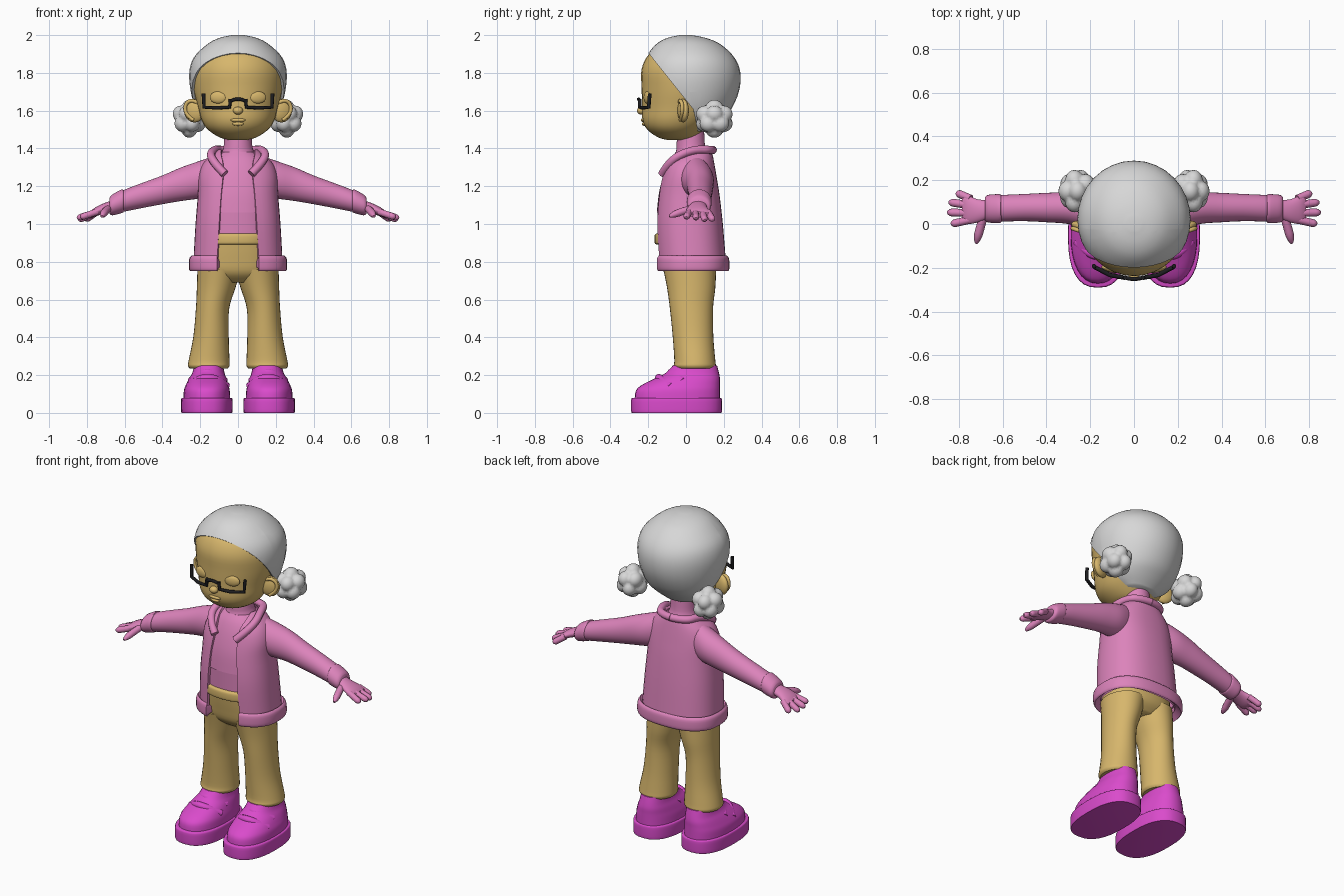
import bpy
import bmesh
import math
from mathutils import Matrix, Vector

default_cube = bpy.data.objects.get("Cube")
if default_cube:
    bpy.data.objects.remove(default_cube, do_unlink=True)


def make_material(name, red, green, blue):
    material = bpy.data.materials.new(name)
    material.use_nodes = True
    colour = (red, green, blue, 1)
    material.diffuse_color = colour
    material.node_tree.nodes["Principled BSDF"].inputs["Base Color"].default_value = colour
    return material


GOLD = make_material("warm_gold", .68, .47, .15)
GREY = make_material("light_grey", .68, .68, .68)
PINK = make_material("soft_pink", .72, .23, .50)
MAGENTA = make_material("magenta", .70, .07, .60)
BLACK = make_material("black", .012, .012, .014)


def finish(obj, material, mirror=False, thickness=0):
    """Apply wall thickness and mirroring, then shade smooth with sharp creases."""
    bpy.ops.object.select_all(action="DESELECT")
    obj.select_set(True)
    bpy.context.view_layer.objects.active = obj
    if thickness:
        solid = obj.modifiers.new("wall", "SOLIDIFY")
        solid.thickness = thickness
        solid.offset = -1
        bpy.ops.object.modifier_apply(modifier=solid.name)
    if mirror:
        mod = obj.modifiers.new("mirror", "MIRROR")
        mod.use_mirror_merge = False
        bpy.ops.object.modifier_apply(modifier=mod.name)
    obj.data.materials.clear()
    obj.data.materials.append(material)
    bpy.ops.object.shade_smooth_by_angle(angle=math.radians(45))
    return obj


def mesh_object(name, bm):
    mesh = bpy.data.meshes.new(name)
    bm.to_mesh(mesh)
    bm.free()
    obj = bpy.data.objects.new(name, mesh)
    bpy.context.collection.objects.link(obj)
    return obj


def smooth_rows(rows, steps):
    """Catmull-Rom interpolation through section rows."""
    result = []
    for i in range(len(rows) - 1):
        four = [rows[max(0, min(len(rows) - 1, i + k))] for k in (-1, 0, 1, 2)]
        for j in range(steps):
            t = j / steps
            result.append([b + (c - a) * t / 2 + (a - 2.5 * b + 2 * c - d / 2) * t * t
                           + (1.5 * (b - c) + (d - a) / 2) * t ** 3
                           for a, b, c, d in zip(*four)])
    return result + [list(rows[-1])]


def loft(name, rows, material, axis="z", power=2, steps=4, mirror=False,
         thickness=0, sides=32, trim=None):
    """Rows: position, side centre, side radius, low edge, high edge, front gap."""
    bm = bmesh.new()
    rings = []
    is_open = len(rows[0]) > 5
    for row in smooth_rows(rows, steps):
        pos, centre, radius, low, high = row[:5]
        start = math.asin((row[5] / radius) ** (power / 2)) if is_open else 0
        ring = []
        for k in range(sides + is_open):
            angle = start + (math.tau - 2 * start) * k / sides
            s, c = math.sin(angle), math.cos(angle)
            u = centre + radius * math.copysign(abs(s) ** (2 / power), s)
            v = (low + high) / 2 - (high - low) / 2 * math.copysign(abs(c) ** (2 / power), c)
            ring.append(bm.verts.new((u, v, pos) if axis == "z" else (pos, u, v)))
        rings.append(ring)
    for lower, upper in zip(rings, rings[1:]):
        for k in range(sides):
            m = (k + 1) % len(lower)
            bm.faces.new((lower[k], lower[m], upper[m], upper[k]))
    if not is_open:
        bm.faces.new(rings[0][::-1])
        bm.faces.new(rings[-1])
    bmesh.ops.recalc_face_normals(bm, faces=bm.faces)
    # an open sheet must face away from its own middle
    if is_open:
        middle = sum((v.co for v in bm.verts), Vector()) / len(bm.verts)
        bm.normal_update()
        if sum(f.normal.dot(f.calc_center_median() - middle) for f in bm.faces) < 0:
            bmesh.ops.reverse_faces(bm, faces=bm.faces)
    if trim:
        trim(bm)
    return finish(mesh_object(name, bm), material, mirror, thickness)


def ball(name, centre, scale, material, turn=0, mirror=False, shape=None):
    bm = bmesh.new()
    bmesh.ops.create_icosphere(bm, subdivisions=4, radius=1)
    if shape:
        for v in bm.verts:
            v.co *= shape(v.co.normalized())
    bm.transform(Matrix.Translation(centre) @ Matrix.Rotation(turn, 4, "Z")
                 @ Matrix.Diagonal((*scale, 1)))
    return finish(mesh_object(name, bm), material, mirror)


def tube(name, points, radius, material, mirror=True, smooth=True, tip=1):
    curve = bpy.data.curves.new(name, "CURVE")
    curve.dimensions = "3D"
    curve.bevel_depth = radius
    curve.bevel_resolution = 3
    curve.use_fill_caps = True
    spline = curve.splines.new("NURBS" if smooth else "POLY")
    spline.points.add(len(points) - 1)
    for point, co in zip(spline.points, points):
        point.co = (*co, 1)
    spline.points[-1].radius = tip
    if smooth:
        spline.order_u = 3
        spline.use_endpoint_u = True
    path = bpy.data.objects.new(name + "_path", curve)
    bpy.context.collection.objects.link(path)
    bpy.context.view_layer.update()
    mesh = bpy.data.meshes.new_from_object(path.evaluated_get(bpy.context.evaluated_depsgraph_get()))
    bpy.data.objects.remove(path, do_unlink=True)
    obj = bpy.data.objects.new(name, mesh)
    bpy.context.collection.objects.link(obj)
    return finish(obj, material, mirror)


# Head and hair cap, the cap trimmed along a slanted hairline
loft("head", [(1.445, 0, .05, -.1, .03), (1.46, 0, .1, -.15, .06), (1.5, 0, .16, -.205, .1),
              (1.55, 0, .193, -.23, .15), (1.62, 0, .213, -.232, .2), (1.72, 0, .238, -.235, .25),
              (1.82, 0, .24, -.235, .25), (1.9, 0, .2, -.195, .2), (1.94, 0, .13, -.12, .12)], GOLD)


def cut_hairline(bm):
    planes = [(Vector((0, -.195, 1.9)), Vector((0, .27, .215))), (Vector((0, .04, 1.6)), Vector((0, 1, .2)))]
    for point, normal in planes:
        bmesh.ops.bisect_plane(bm, geom=bm.verts[:] + bm.edges[:] + bm.faces[:],
                               plane_co=point, plane_no=normal)
    face_side = [f for f in bm.faces
                 if all((f.calc_center_median() - p).dot(n) < 0 for p, n in planes)]
    bmesh.ops.delete(bm, geom=face_side, context="FACES")


loft("hair_cap", [(1.49, 0, .1, 0, .12), (1.54, 0, .175, -.1, .18), (1.6, 0, .22, -.18, .235),
                  (1.7, 0, .25, -.24, .28), (1.8, 0, .258, -.245, .288), (1.88, 0, .235, -.215, .257),
                  (1.95, 0, .165, -.16, .185), (1.985, 0, .1, -.1, .105), (2, 0, .03, -.03, .03)],
     GREY, thickness=.02, trim=cut_hairline)

# Lumpy hair buns
lobe_bm = bmesh.new()
bmesh.ops.create_icosphere(lobe_bm, subdivisions=1, radius=1)
LOBES = [v.co.normalized() for v in lobe_bm.verts]
lobe_bm.free()
ball("hair_buns", (.258, .15, 1.557), (.092, .105, .1), GREY, mirror=True,
     shape=lambda d: .74 + 1.25 * (max(d.dot(lobe) for lobe in LOBES) - .79))

# Face details
ball("ears", (.23, -.015, 1.6), (.058, .026, .062), GOLD, turn=.3, mirror=True)
tube("ear_rims", [(.2, -.03, 1.63), (.235, -.035, 1.66), (.28, -.02, 1.64), (.28, -.02, 1.58),
                  (.235, -.03, 1.55)], .01, GOLD)
ball("eyelids", (.105, -.206, 1.67), (.045, .015, .032), GOLD, turn=.25, mirror=True)
ball("nose", (0, -.236, 1.6), (.026, .023, .021), GOLD)
ball("upper_lip", (0, -.227, 1.55), (.04, .012, .01), GOLD)
ball("lower_lip", (0, -.222, 1.53), (.03, .012, .01), GOLD)

# Half-rim glasses
tube("glasses_rims", [(.183, -.192, 1.69), (.18, -.197, 1.618), (.11, -.233, 1.615),
                      (.045, -.245, 1.618), (.04, -.245, 1.662)], .01, BLACK, smooth=False)
tube("glasses_bridge", [(-.04, -.245, 1.65), (0, -.257, 1.672), (.04, -.245, 1.65)], .009, BLACK, mirror=False)

# Neck and shirt
loft("neck", [(1.3, 0, .11, -.09, .12), (1.38, 0, .085, -.055, .11), (1.42, 0, .075, -.05, .1),
              (1.52, 0, .07, -.045, .095)], PINK)
loft("shirt", [(1.06, 0, .185, -.155, .15), (1.17, 0, .18, -.142, .14), (1.27, 0, .16, -.115, .13),
               (1.34, 0, .13, -.085, .12), (1.38, 0, .09, -.055, .11)], PINK, power=2.3)
loft("shirt_hem", [(.94, 0, .185, -.148, .15), (1.07, 0, .18, -.15, .15)], PINK, power=2.3)

# Open jacket with a thick hem and collar
loft("jacket", [(.82, 0, .235, -.155, .21, .11), (1, 0, .225, -.162, .195, .1),
                (1.15, 0, .213, -.15, .178, .09), (1.25, 0, .21, -.13, .162, .08),
                (1.32, 0, .185, -.105, .15, .08), (1.37, 0, .135, -.065, .14, .09),
                (1.395, 0, .1, -.04, .13, .09)], PINK, power=2.4, thickness=.015)
loft("jacket_hem", [(.75, 0, .252, -.155, .222, .11), (.765, 0, .26, -.163, .23, .11),
                    (.815, 0, .258, -.163, .228, .11), (.832, 0, .245, -.155, .216, .11)],
     PINK, power=2.5, thickness=.045)
tube("collar", [(.07, -.125, 1.265), (.115, -.1, 1.31), (.15, -.04, 1.365), (.125, .05, 1.395),
                (.09, .135, 1.392), (0, .142, 1.392)], .022, PINK)

# Sleeves, cuffs and hands
loft("sleeves", [(.1, .045, .07, 1.15, 1.37), (.2, .06, .085, 1.135, 1.335), (.3, .073, .073, 1.122, 1.3),
                 (.4, .075, .067, 1.105, 1.257), (.5, .075, .062, 1.086, 1.22),
                 (.6, .072, .06, 1.066, 1.182), (.66, .07, .053, 1.055, 1.155)],
     PINK, axis="x", mirror=True)
loft("cuffs", [(.605, .07, .058, 1.065, 1.175), (.615, .07, .066, 1.058, 1.183),
               (.665, .07, .063, 1.046, 1.156), (.68, .07, .053, 1.055, 1.14)],
     PINK, axis="x", mirror=True)
loft("palms", [(.65, .07, .04, 1.07, 1.13), (.71, .06, .052, 1.055, 1.11),
               (.76, .065, .065, 1.038, 1.085), (.785, .067, .055, 1.035, 1.065)],
     PINK, axis="x", mirror=True)
for finger, base, tip in [("little_finger", .115, (.81, .143, 1.02)), ("ring_finger", .085, (.845, .1, 1.02)),
                          ("middle_finger", .05, (.852, .053, 1.03)), ("index_finger", .02, (.835, 0, 1.035))]:
    start, end = Vector((.745, base, 1.065)), Vector(tip)
    tube(finger, [start, start.lerp(end, .6), start.lerp(end, .92), end], .018, PINK, tip=.35)
tube("thumb", [(.685, .045, 1.085), (.7, -.01, 1.07), (.715, -.065, 1.05), (.72, -.088, 1.04)],
     .02, PINK, tip=.35)

# Trousers and waistband
loft("trouser_legs", [(.235, .155, .1, -.055, .15), (.25, .155, .11, -.065, .158),
                      (.28, .153, .108, -.062, .155), (.4, .143, .094, -.07, .145),
                      (.55, .135, .088, -.085, .143), (.66, .116, .102, -.1, .155),
                      (.76, .1, .115, -.12, .16)], GOLD, mirror=True)
loft("trouser_hips", [(.69, 0, .13, -.06, .11), (.74, 0, .2, -.115, .155), (.82, 0, .205, -.135, .165),
                      (.9, 0, .195, -.148, .16)], GOLD, power=2.3)
loft("waistband", [(.892, 0, .185, -.155, .15), (.9, 0, .19, -.166, .155), (.94, 0, .19, -.166, .155),
                   (.95, 0, .183, -.155, .15)], GOLD, power=2.3)

# Shoes
loft("shoe_soles", [(0, .165, .132, -.285, .185), (.008, .165, .136, -.29, .19),
                    (.07, .165, .136, -.29, .19), (.08, .165, .13, -.282, .184)],
     MAGENTA, power=2.5, mirror=True)
loft("shoe_uppers", [(.075, .165, .124, -.272, .18), (.12, .165, .121, -.264, .18),
                     (.15, .163, .112, -.23, .18), (.18, .16, .1, -.17, .18),
                     (.21, .157, .086, -.11, .175), (.25, .155, .077, -.07, .165)],
     MAGENTA, power=2.3, mirror=True)
for label, y, z, half in [("lower", -.15, .19, .1), ("upper", -.085, .218, .088)]:
    tube(label + "_laces", [(.16 + half * k, y + .07 * k * k, z - .05 * k * k)
                            for k in (-1, -.6, 0, .6, 1)], .021, MAGENTA)
